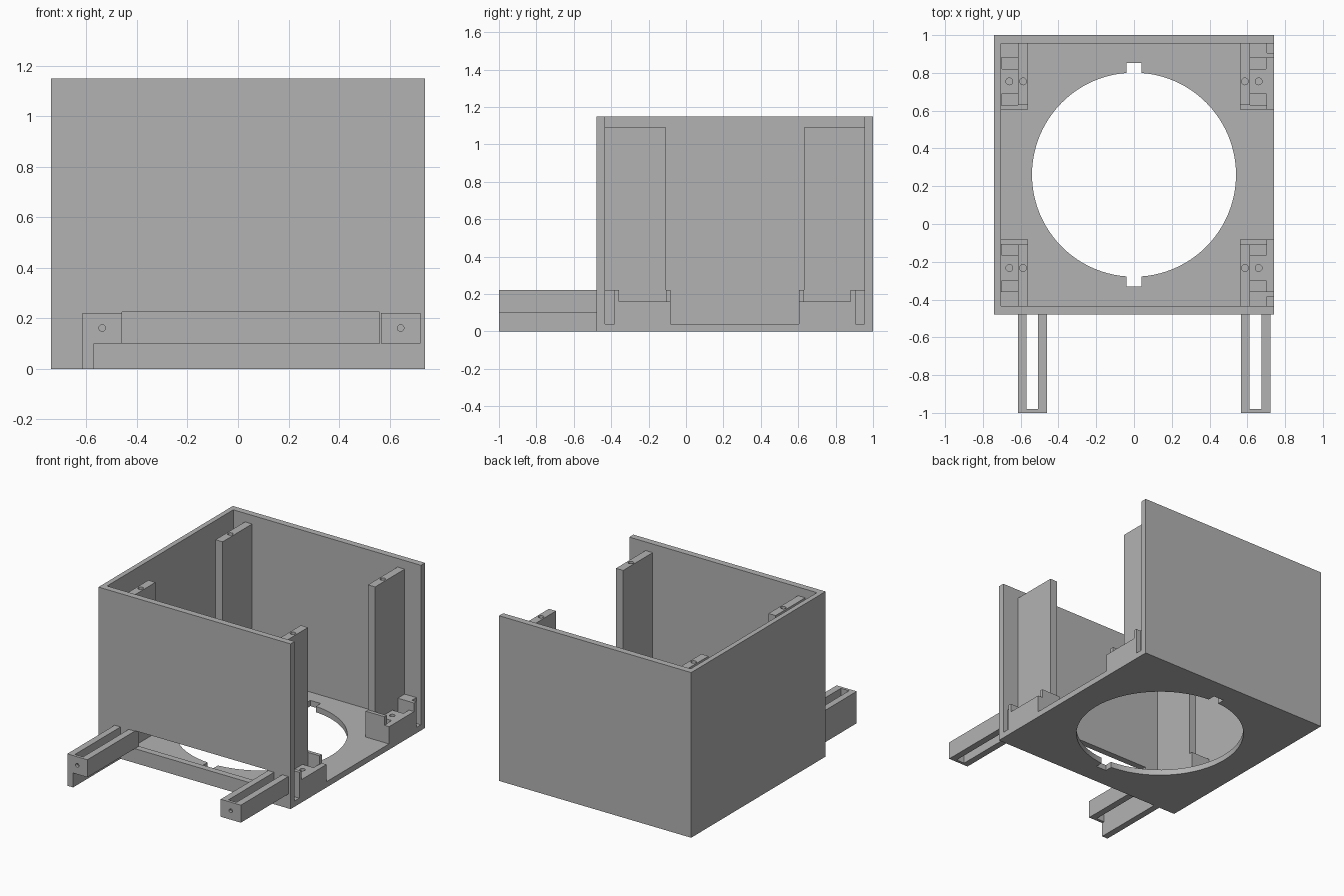
import bpy
from math import radians

cube = bpy.data.objects.get("Cube")
if cube:
    bpy.data.objects.remove(cube, do_unlink=True)

grey = bpy.data.materials.new("plain grey")
grey.use_nodes = True
tone = (0.45, 0.45, 0.45, 1)
grey.diffuse_color = tone
grey.node_tree.nodes["Principled BSDF"].inputs["Base Color"].default_value = tone

W = 0.74                      # half width of the box
FRONT, BACK = -0.478, 1.0
MID = (FRONT + BACK) / 2
FLOOR, TOP = 0.04, 1.15
WALL = 0.045


def box(name, xs, ys, zs):
    """Axis-aligned block between pairs of limits."""
    x, y, z = sorted(xs), sorted(ys), sorted(zs)
    bpy.ops.mesh.primitive_cube_add(size=1, location=[sum(p) / 2 for p in (x, y, z)])
    ob = bpy.context.object
    ob.name = name
    ob.scale = [p[1] - p[0] for p in (x, y, z)]
    bpy.ops.object.transform_apply(location=True, rotation=True, scale=True)
    ob.data.materials.append(grey)
    return ob


def rod(name, centre, radius, depth, sides=24, along_y=False):
    """Cylinder standing upright or lying along y."""
    turn = (radians(90), 0, 0) if along_y else (0, 0, 0)
    bpy.ops.mesh.primitive_cylinder_add(vertices=sides, radius=radius, depth=depth,
                                        location=centre, rotation=turn)
    ob = bpy.context.object
    ob.name = name
    bpy.ops.object.transform_apply(location=True, rotation=True, scale=True)
    ob.data.materials.append(grey)
    return ob


def cut(target, *cutters):
    """Subtract each cutter and discard it."""
    for c in cutters:
        mod = target.modifiers.new("cut", 'BOOLEAN')
        mod.operation = 'DIFFERENCE'
        mod.solver = 'EXACT'
        mod.object = c
        bpy.ops.object.select_all(action='DESELECT')
        bpy.context.view_layer.objects.active = target
        target.select_set(True)
        bpy.ops.object.modifier_apply(modifier=mod.name)
        bpy.data.objects.remove(c, do_unlink=True)
    bpy.ops.object.shade_smooth_by_angle(angle=radians(30))


# Floor with a large round opening and two key notches
floor = box("floor_plate", (-W, W), (FRONT, BACK), (0, FLOOR))
cut(floor,
    rod("opening_cutter", (0, MID, 0), 0.54, 0.3, 96),
    box("notch_cutter", (-0.04, 0.04), (MID - 0.592, MID + 0.592), (-0.1, 0.1)))

# Three walls, the right side left open
box("back_wall", (-W, W), (BACK - WALL, BACK), (FLOOR, TOP))
box("left_hand_wall", (-W, -0.705), (FRONT + WALL, BACK - WALL), (FLOOR, TOP))
front = box("front_wall", (-W, W), (FRONT, FRONT + WALL), (FLOOR, TOP))
cut(front, box("slot_cutter", (-0.46, 0.56), (FRONT - 0.1, FRONT + 0.1), (0.1, 0.225)))

# Corner posts and their brackets, mirrored to four corners
for sx in (-1, 1):
    for sy in (-1, 1):
        def xs(a, b):
            return sx * a, sx * b

        def ys(a, b):
            return MID + sy * (a - MID), MID + sy * (b - MID)

        hole_y = MID + sy * (0.755 - MID)
        post = box("corner_post", xs(0.56, 0.615), ys(0.63, BACK - WALL), (FLOOR, 1.09))
        cut(post, rod("post_hole_cutter", (sx * 0.587, hole_y, 1.09), 0.018, 0.3))

        platform = box("bracket_platform", xs(0.615, 0.705), ys(0.63, 0.88), (FLOOR, 0.16))
        cut(platform,
            rod("bracket_hole_cutter", (sx * 0.66, hole_y, 0.16), 0.018, 0.16),
            box("pocket_cutter", xs(0.615, 0.7), ys(0.63, 0.69), (0.1, 0.2)),
            box("pocket_cutter", xs(0.615, 0.7), ys(0.82, 0.88), (0.1, 0.2)))
        box("bracket_lip", xs(0.56, 0.705), ys(0.605, 0.63), (FLOOR, 0.22))
        box("bracket_stop", xs(0.615, 0.705), ys(0.88, BACK - WALL), (FLOOR, 0.22))
        if sx > 0:
            # Open side: flange that leaves a panel groove beside the wall
            box("bracket_flange", xs(0.705, W), ys(0.605, 0.88), (FLOOR, 0.16))
            box("flange_stop", xs(0.705, W), ys(0.88, 0.905), (FLOOR, 0.22))

# Forward rails: two bars joined by a drilled end plate
for name, x, leg_bottom in (("right_rail", -0.615, 0), ("left_rail", 0.567, 0.1)):
    box(name + "_outer_bar", (x, x + 0.045), (-1, FRONT), (leg_bottom, 0.222))
    box(name + "_inner_bar", (x + 0.108, x + 0.155), (-1, FRONT), (0.1, 0.222))
    plate = box(name + "_end_plate", (x + 0.045, x + 0.108), (-1, -0.98), (0.1, 0.222))
    cut(plate, rod("end_hole_cutter", (x + 0.077, -1, 0.162), 0.013, 0.2, along_y=True))
